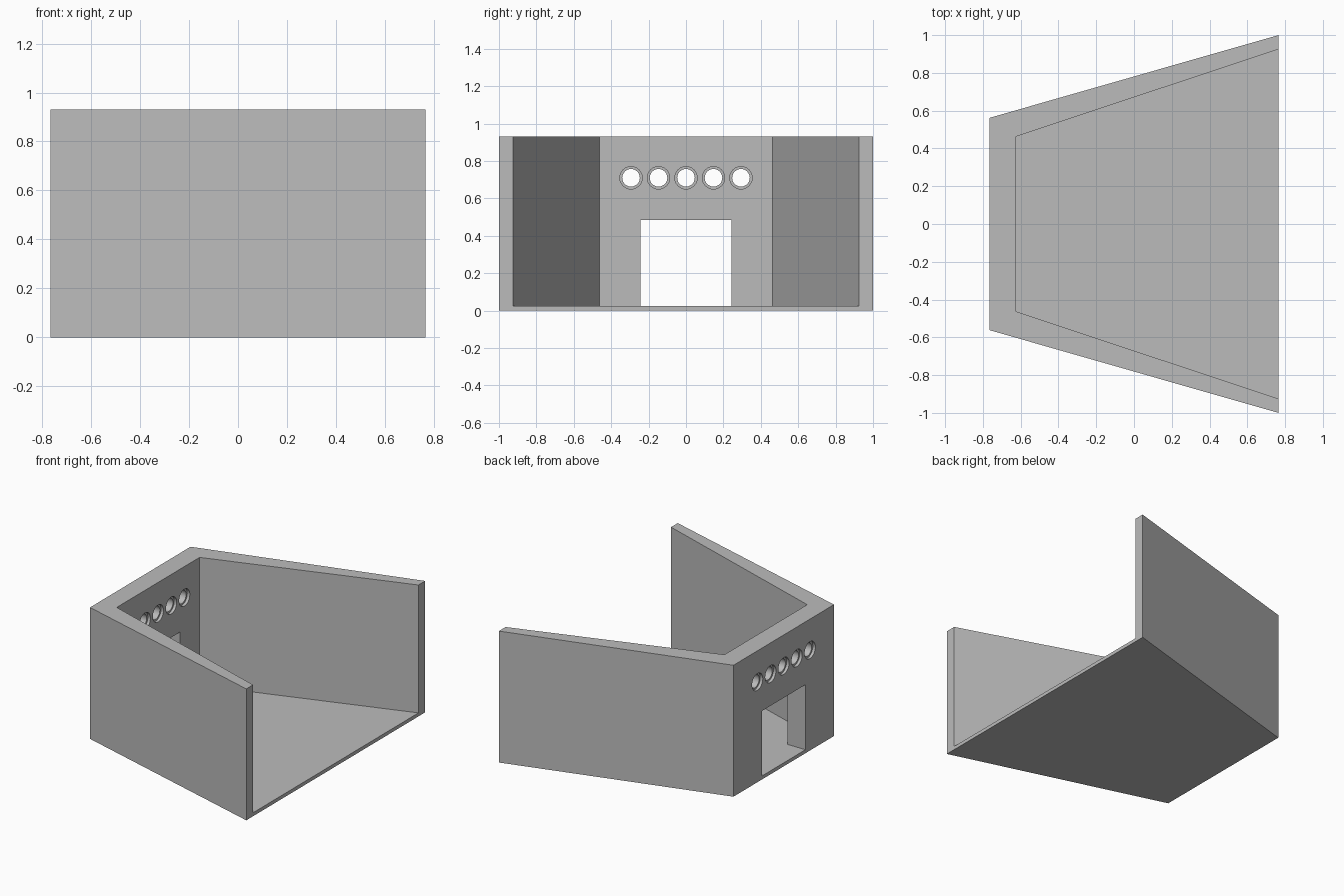
import bpy
import bmesh
from mathutils import Matrix

default = bpy.data.objects.get("Cube")
if default:
    bpy.data.objects.remove(default)

HEIGHT, FLOOR = 0.93, 0.025
BACK, FRONT = -0.765, 0.765      # closed end and open end along x
INNER_BACK = -0.625

grey = bpy.data.materials.new("plain grey")
grey.use_nodes = True
grey.diffuse_color = (0.5, 0.5, 0.5, 1)
grey.node_tree.nodes["Principled BSDF"].inputs["Base Color"].default_value = (0.5, 0.5, 0.5, 1)


def add_object(name, bm):
    bmesh.ops.recalc_face_normals(bm, faces=bm.faces)
    mesh = bpy.data.meshes.new(name)
    bm.to_mesh(mesh)
    bm.free()
    mesh.materials.append(grey)
    obj = bpy.data.objects.new(name, mesh)
    bpy.context.collection.objects.link(obj)
    return obj


def tapered_prism(name, x0, half0, x1, half1, z0, z1):
    """Trapezoid in plan, extruded upwards."""
    bm = bmesh.new()
    plan = [(x0, -half0), (x1, -half1), (x1, half1), (x0, half0)]
    face = bm.faces.new([bm.verts.new((x, y, z0)) for x, y in plan])
    top = bmesh.ops.extrude_face_region(bm, geom=[face])["geom"]
    verts = [v for v in top if isinstance(v, bmesh.types.BMVert)]
    bmesh.ops.translate(bm, verts=verts, vec=(0, 0, z1 - z0))
    return add_object(name, bm)


def x_cylinder(name, x, y, z, radius, length):
    bm = bmesh.new()
    bmesh.ops.create_cone(bm, cap_ends=True, segments=32, radius1=radius,
                          radius2=radius, depth=length,
                          matrix=Matrix.Translation((x, y, z)) @ Matrix.Rotation(1.570796, 4, 'Y'))
    return add_object(name, bm)


def cut(target, cutter):
    cutter.hide_render = True
    mod = target.modifiers.new("cut", 'BOOLEAN')
    mod.operation = 'DIFFERENCE'
    mod.solver = 'EXACT'
    mod.object = cutter
    bpy.context.view_layer.objects.active = target
    bpy.ops.object.modifier_apply(modifier=mod.name)
    bpy.data.objects.remove(cutter)


# Flared enclosure: floor, back wall and two side walls, open at +x
enclosure = tapered_prism("walled_enclosure", BACK, 0.562, FRONT, 1.0, 0, HEIGHT)
slope = (0.925 - 0.463) / (FRONT - INNER_BACK)
cut(enclosure, tapered_prism("cavity_cutter", INNER_BACK, 0.463,
                             FRONT + 0.1, 0.925 + slope * 0.1, FLOOR, HEIGHT + 0.2))

# Doorway in the back wall, level with the floor
cut(enclosure, tapered_prism("door_cutter", BACK - 0.1, 0.243,
                             INNER_BACK + 0.1, 0.243, FLOOR, 0.485))

# Row of round windows, stepped wider at both wall faces
for i in range(-2, 3):
    y = i * 0.147
    cut(enclosure, x_cylinder("window_cutter", -0.695, y, 0.71, 0.047, 0.4))
    for face_x in (BACK, INNER_BACK):
        cut(enclosure, x_cylinder("rim_cutter", face_x, y, 0.71, 0.06, 0.04))

bpy.ops.object.select_all(action='DESELECT')
enclosure.select_set(True)
bpy.context.view_layer.objects.active = enclosure
bpy.ops.object.shade_smooth_by_angle()
